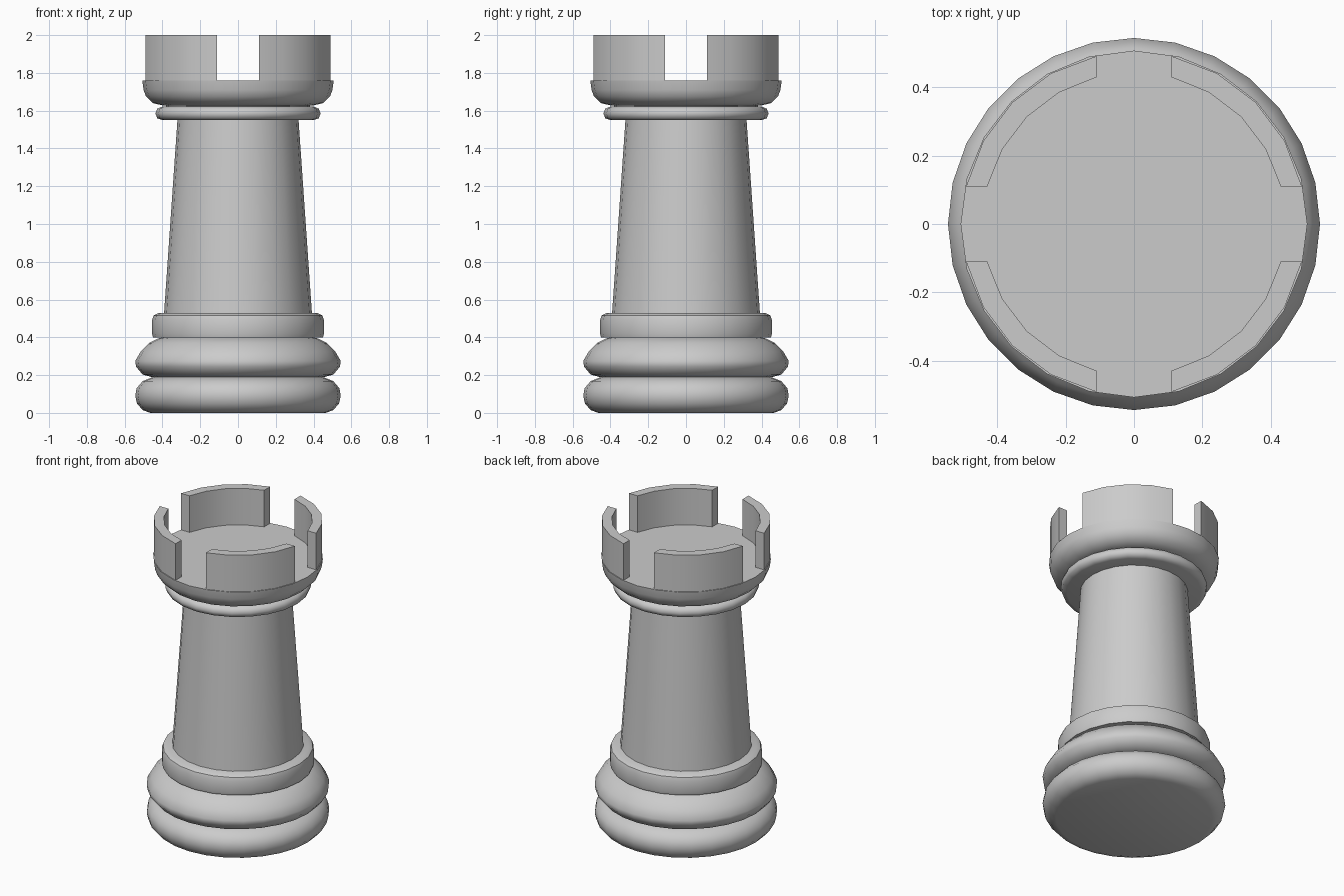
import bpy, bmesh
from math import sin, cos, pi, asin, radians

if "Cube" in bpy.data.objects:
    bpy.data.objects.remove(bpy.data.objects["Cube"])


def finish(bm, name, angle=35):
    bmesh.ops.remove_doubles(bm, verts=bm.verts, dist=1e-5)
    bmesh.ops.recalc_face_normals(bm, faces=bm.faces)
    mesh = bpy.data.meshes.new(name)
    bm.to_mesh(mesh)
    bm.free()
    obj = bpy.data.objects.new(name, mesh)
    bpy.context.collection.objects.link(obj)
    bpy.ops.object.select_all(action='DESELECT')
    obj.select_set(True)
    bpy.context.view_layer.objects.active = obj
    bpy.ops.object.shade_smooth_by_angle(angle=radians(angle))
    return obj


def lathe(name, profile, sides=24, angle=35):
    """Closed solid of revolution from (radius, height) points."""
    bm = bmesh.new()
    rings = [[bm.verts.new((r * cos(2 * pi * i / sides), r * sin(2 * pi * i / sides), z))
              for i in range(sides)] for r, z in profile]
    for a, b in zip(rings, rings[1:]):
        for i in range(sides):
            j = (i + 1) % sides
            bm.faces.new((a[i], a[j], b[j], b[i]))
    bm.faces.new(rings[0])
    bm.faces.new(rings[-1])
    return finish(bm, name, angle)


# Two bulging rings of the foot
lathe("base_lower_ring", [(.465, 0), (.505, .015), (.535, .05), (.544, .09), (.537, .13),
                          (.505, .168), (.45, .19)], 28, 45)
lathe("base_upper_ring", [(.45, .188), (.505, .203), (.54, .245), (.544, .275), (.515, .325),
                          (.47, .37), (.42, .395), (.38, .402)], 28, 45)

# Collar and tapering tower
lathe("collar", [(.45, .40), (.455, .42), (.455, .49), (.447, .515), (.42, .53)])
lathe("tower", [(.392, .52), (.32, 1.56)])

# Thin ring and short neck under the head
lathe("neck_ring", [(.40, 1.55), (.428, 1.56), (.437, 1.585), (.428, 1.61), (.40, 1.622)], 24, 60)
lathe("neck", [(.38, 1.60), (.38, 1.65)])

# Rounded bowl of the head with flat floor
lathe("head", [(.40, 1.628), (.45, 1.64), (.487, 1.675), (.50, 1.71), (.507, 1.76)], 24, 45)

# Four battlements, separated by straight sided notches
GAP, R_IN, R_OUT, STEPS = .11, .443, .503, 4
for k in range(4):
    bm = bmesh.new()
    sections = []
    for i in range(STEPS + 1):
        corners = []
        for r, z in ((R_IN, 1.745), (R_OUT, 1.745), (R_OUT, 2), (R_IN, 2)):
            edge = asin(GAP / r)
            a = edge + (pi / 2 - 2 * edge) * i / STEPS + k * pi / 2
            corners.append(bm.verts.new((r * cos(a), r * sin(a), z)))
        sections.append(corners)
    for a, b in zip(sections, sections[1:]):
        for i in range(4):
            j = (i + 1) % 4
            bm.faces.new((a[i], a[j], b[j], b[i]))
    bm.faces.new(sections[0])
    bm.faces.new(sections[-1])
    finish(bm, f"battlement_{k + 1}")
